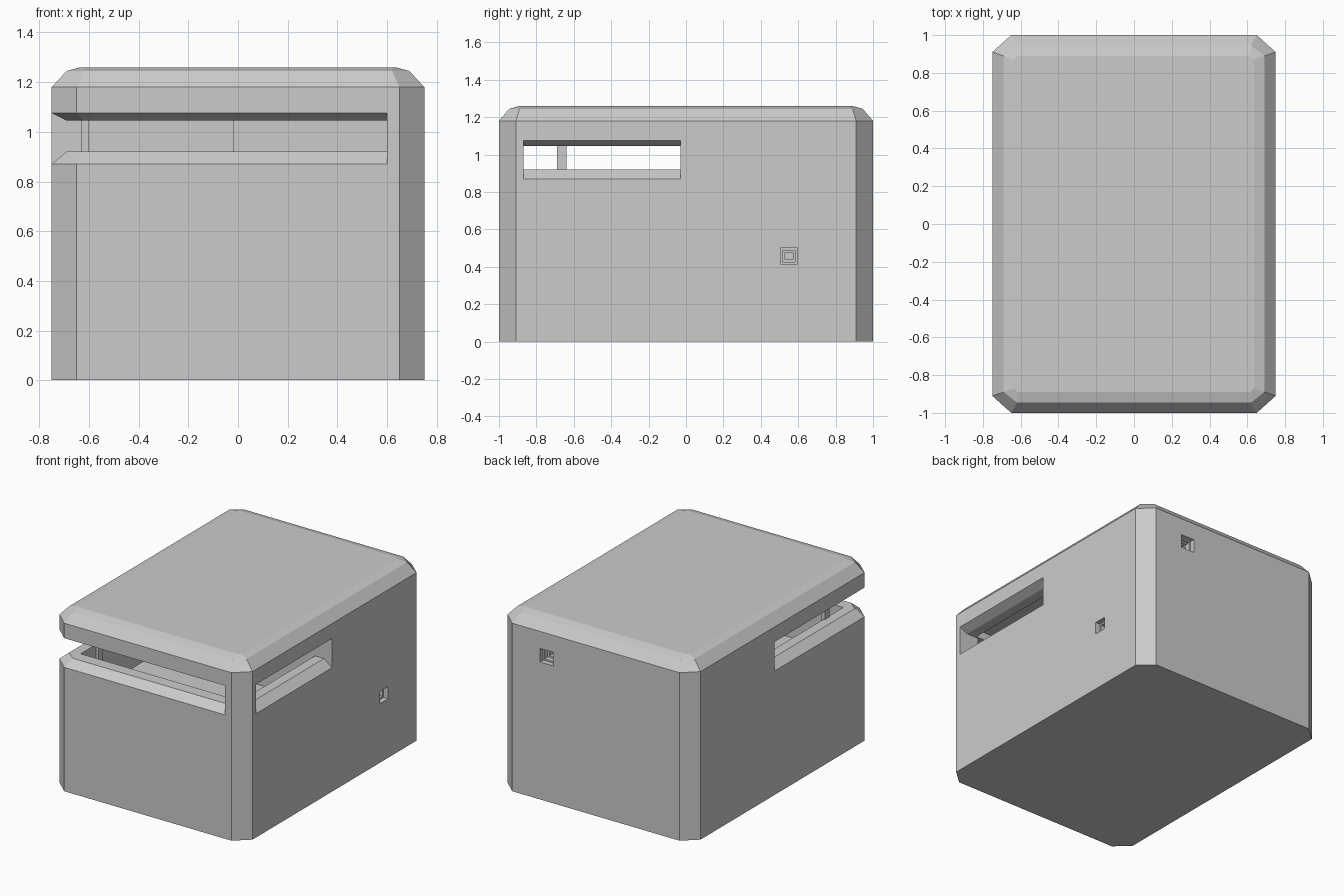
import bpy, bmesh

if "Cube" in bpy.data.objects:
    bpy.data.objects.remove(bpy.data.objects["Cube"])


def make_object(name, bm):
    bmesh.ops.recalc_face_normals(bm, faces=bm.faces)
    mesh = bpy.data.meshes.new(name)
    bm.to_mesh(mesh)
    bm.free()
    ob = bpy.data.objects.new(name, mesh)
    bpy.context.collection.objects.link(ob)
    return ob


def loft(name, rings):
    """Skin a stack of closed outlines, each a list of (x, y, z)."""
    bm = bmesh.new()
    loops = [[bm.verts.new(p) for p in ring] for ring in rings]
    n = len(loops[0])
    for a, b in zip(loops, loops[1:]):
        for i in range(n):
            bm.faces.new((a[i], a[(i + 1) % n], b[(i + 1) % n], b[i]))
    bm.faces.new(loops[0][::-1])
    bm.faces.new(loops[-1])
    return make_object(name, bm)


def prism(name, outline, z0, z1):
    return loft(name, [[(x, y, z) for x, y in outline] for z in (z0, z1)])


def box(name, x0, x1, y0, y1, z0, z1):
    return prism(name, [(x0, y0), (x1, y0), (x1, y1), (x0, y1)], z0, z1)


def octagon(z, ax, ay, cx, cy):
    """Rectangle with chamfered corners at height z."""
    pts = [(ax - cx, -ay), (ax, cy - ay), (ax, ay - cy), (ax - cx, ay)]
    return [(x, y, z) for x, y in pts] + [(-x, y, z) for x, y in pts[::-1]]


def cut(target, cutter):
    mod = target.modifiers.new(cutter.name, 'BOOLEAN')
    mod.operation = 'DIFFERENCE'
    mod.solver = 'EXACT'
    mod.object = cutter
    cutter.hide_render = True
    cutter.hide_set(True)


OUTER = (0.75, 1.0, 0.10, 0.09)
INNER = (0.69, 0.945, 0.07, 0.055)
TOP = (0.635, 0.89, 0.02, 0.02)

# lower walls, bevelled along the firing slit sill
base = loft("lower_walls", [octagon(0, *OUTER), octagon(0.87, *OUTER),
                            octagon(0.92, *INNER)])

# roof slab with bevelled underside and top
roof = loft("roof", [octagon(1.045, *INNER), octagon(1.075, *OUTER),
                     octagon(1.18, *OUTER), octagon(1.245, *INNER),
                     octagon(1.26, *TOP)])

# solid rear section between sill and roof, stepped where the room ends
rear = prism("rear_wall", [(-0.75, 0.09), (-0.02, 0.09), (-0.02, -0.03),
                           (0.75, -0.03), (0.75, 0.91), (0.65, 1.0),
                           (-0.65, 1.0), (-0.75, 0.91)], 0.87, 1.075)

# front right corner pier and slim post at the open corner
prism("corner_pier", [(0.60, -1.0), (0.65, -1.0), (0.75, -0.91),
                      (0.75, -0.87), (0.60, -0.87)], 0.87, 1.075)
box("corner_post", -0.63, -0.60, -0.69, -0.64, 0.60, 1.10)

# hollow firing room
room = prism("room_cutter", [(-0.62, -0.86), (0.62, -0.86), (0.62, -0.03),
                             (-0.02, -0.03), (-0.02, 0.09), (-0.62, 0.09)],
             0.60, 1.10)
cut(base, room)
cut(roof, room)

# stepped loopholes in the right and rear walls
for i in range(3):
    s, depth = i * 0.012, 0.035 * (i + 1)
    cut(base, box(f"side_loophole_cutter_{i}", 0.75 - depth, 0.85,
                  0.505 + s, 0.595 - s, 0.415 + s, 0.50 - s))
    cut(rear, box(f"rear_loophole_cutter_{i}", 0.33 + s, 0.435 - s,
                  1.0 - depth, 1.1, 0.965 + s, 1.06 - s))
